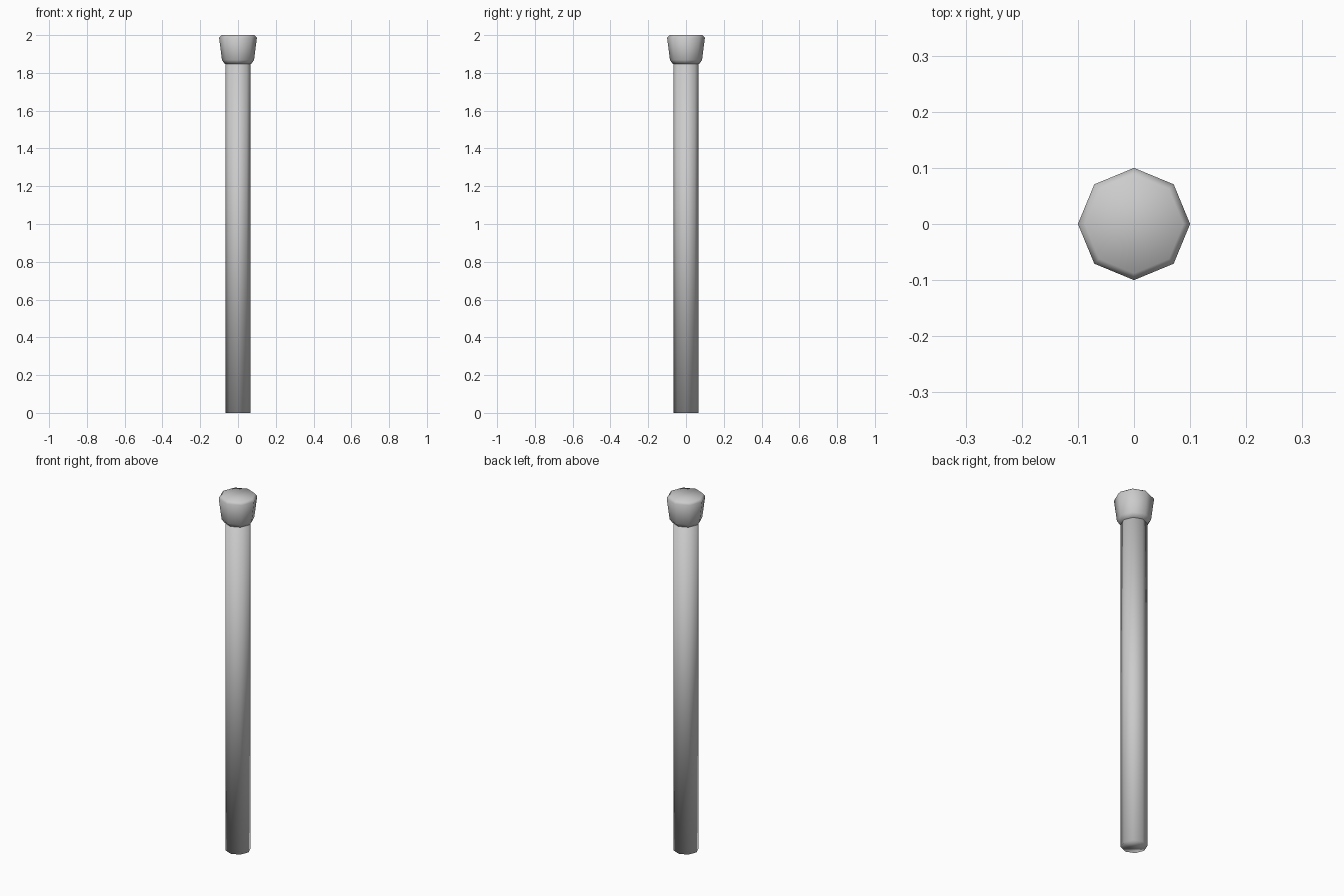
import bpy, bmesh, math

if "Cube" in bpy.data.objects:
    bpy.data.objects.remove(bpy.data.objects["Cube"])

SIDES = 8


def lathe(name, profile):
    """Closed eight-sided solid from (radius, height) rings, smooth shaded."""
    bm = bmesh.new()
    rings = []
    for r, z in profile:
        rings.append([bm.verts.new((r * math.cos(2 * math.pi * i / SIDES),
                                    r * math.sin(2 * math.pi * i / SIDES), z))
                      for i in range(SIDES)])
    for low, high in zip(rings, rings[1:]):
        for i in range(SIDES):
            j = (i + 1) % SIDES
            bm.faces.new((low[i], low[j], high[j], high[i]))
    bm.faces.new(rings[0][::-1])
    bm.faces.new(rings[-1])
    for f in bm.faces:
        f.smooth = True
    mesh = bpy.data.meshes.new(name)
    bm.to_mesh(mesh)
    bm.free()
    obj = bpy.data.objects.new(name, mesh)
    bpy.context.collection.objects.link(obj)
    return obj


# long straight shaft
lathe("post_shaft", [(0.066, 0.0), (0.066, 1.86)])

# flared cap with chamfered rims
lathe("post_cap", [(0.07, 1.848), (0.085, 1.868), (0.1, 1.986), (0.088, 2.0)])
